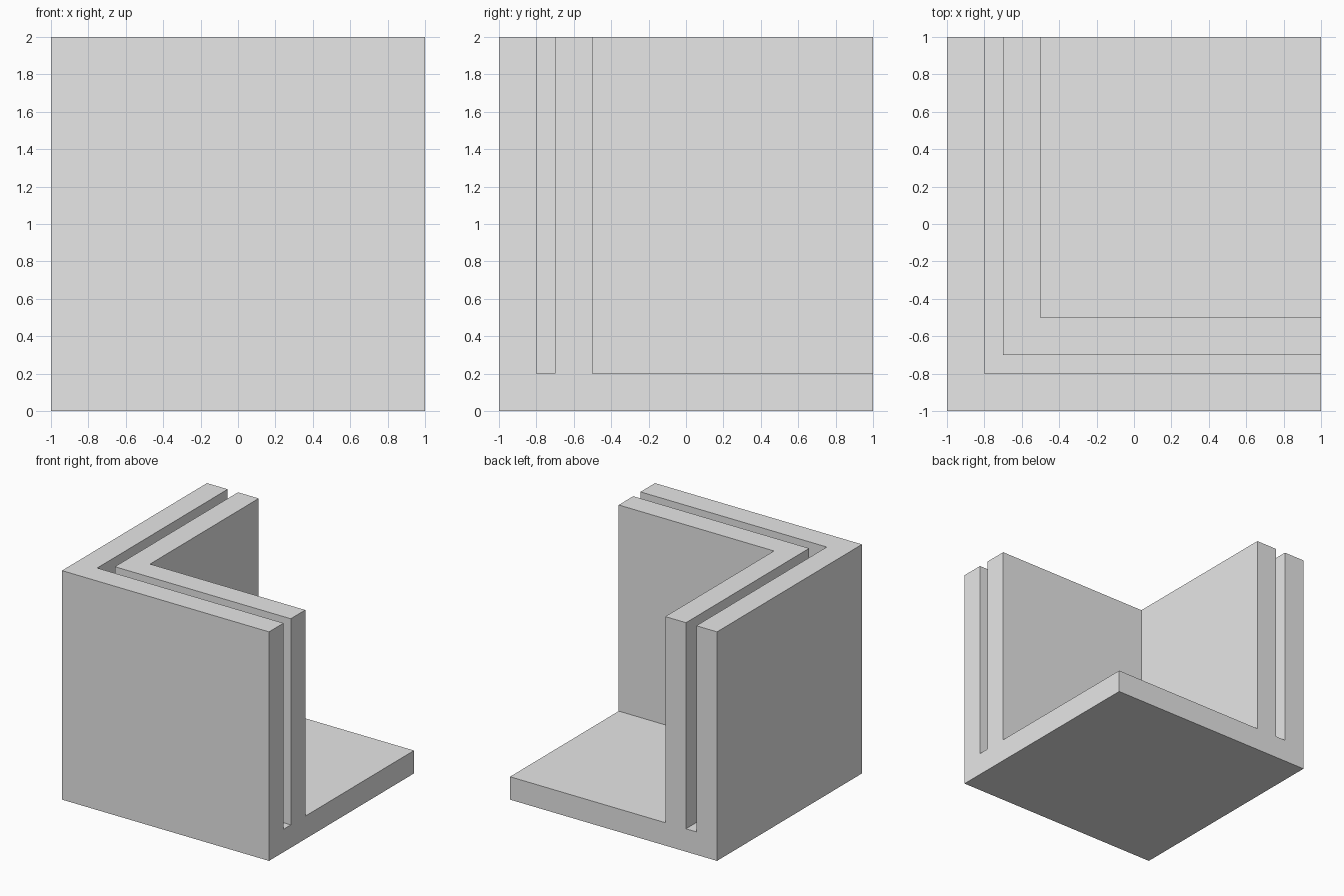
import bpy
import bmesh

default_cube = bpy.data.objects.get("Cube")
if default_cube:
    bpy.data.objects.remove(default_cube, do_unlink=True)

grey = bpy.data.materials.new("light grey")
grey.use_nodes = True
colour = (0.8, 0.8, 0.8, 1)
grey.diffuse_color = colour
grey.node_tree.nodes["Principled BSDF"].inputs["Base Color"].default_value = colour

HALF, TOP = 1.0, 2.0
FLOOR = 0.2          # base plate thickness
OVER = 1.2           # cutters run past the open sides
SLOT_OUT, SLOT_IN = -0.8, -0.7
CAVITY = -0.5


def prism(name, outline, z0, z1):
    """Extrude a plan outline from z0 up to z1."""
    bm = bmesh.new()
    low = [bm.verts.new((x, y, z0)) for x, y in outline]
    high = [bm.verts.new((x, y, z1)) for x, y in outline]
    bm.faces.new(low[::-1])
    bm.faces.new(high)
    for i in range(len(low)):
        j = (i + 1) % len(low)
        bm.faces.new((low[i], low[j], high[j], high[i]))
    mesh = bpy.data.meshes.new(name)
    bm.to_mesh(mesh)
    bm.free()
    mesh.materials.append(grey)
    obj = bpy.data.objects.new(name, mesh)
    bpy.context.collection.objects.link(obj)
    return obj


def square(a, b):
    return [(a, a), (b, a), (b, b), (a, b)]


# Solid block that becomes the floor and the double corner walls
body = prism("slotted_corner_bracket", square(-HALF, HALF), 0, TOP)

# L-shaped slot between the walls, and the open space inside them
slot = [(SLOT_OUT, SLOT_OUT), (OVER, SLOT_OUT), (OVER, SLOT_IN),
        (SLOT_IN, SLOT_IN), (SLOT_IN, OVER), (SLOT_OUT, OVER)]
cutters = [prism("slot_cutter", slot, FLOOR, TOP + FLOOR),
           prism("cavity_cutter", square(CAVITY, OVER), FLOOR, TOP + FLOOR)]

bpy.context.view_layer.objects.active = body
for cutter in cutters:
    cutter.hide_render = True
    cut = body.modifiers.new(cutter.name, "BOOLEAN")
    cut.operation = "DIFFERENCE"
    cut.solver = "EXACT"
    cut.object = cutter
    bpy.ops.object.modifier_apply(modifier=cut.name)
    bpy.data.objects.remove(cutter, do_unlink=True)
